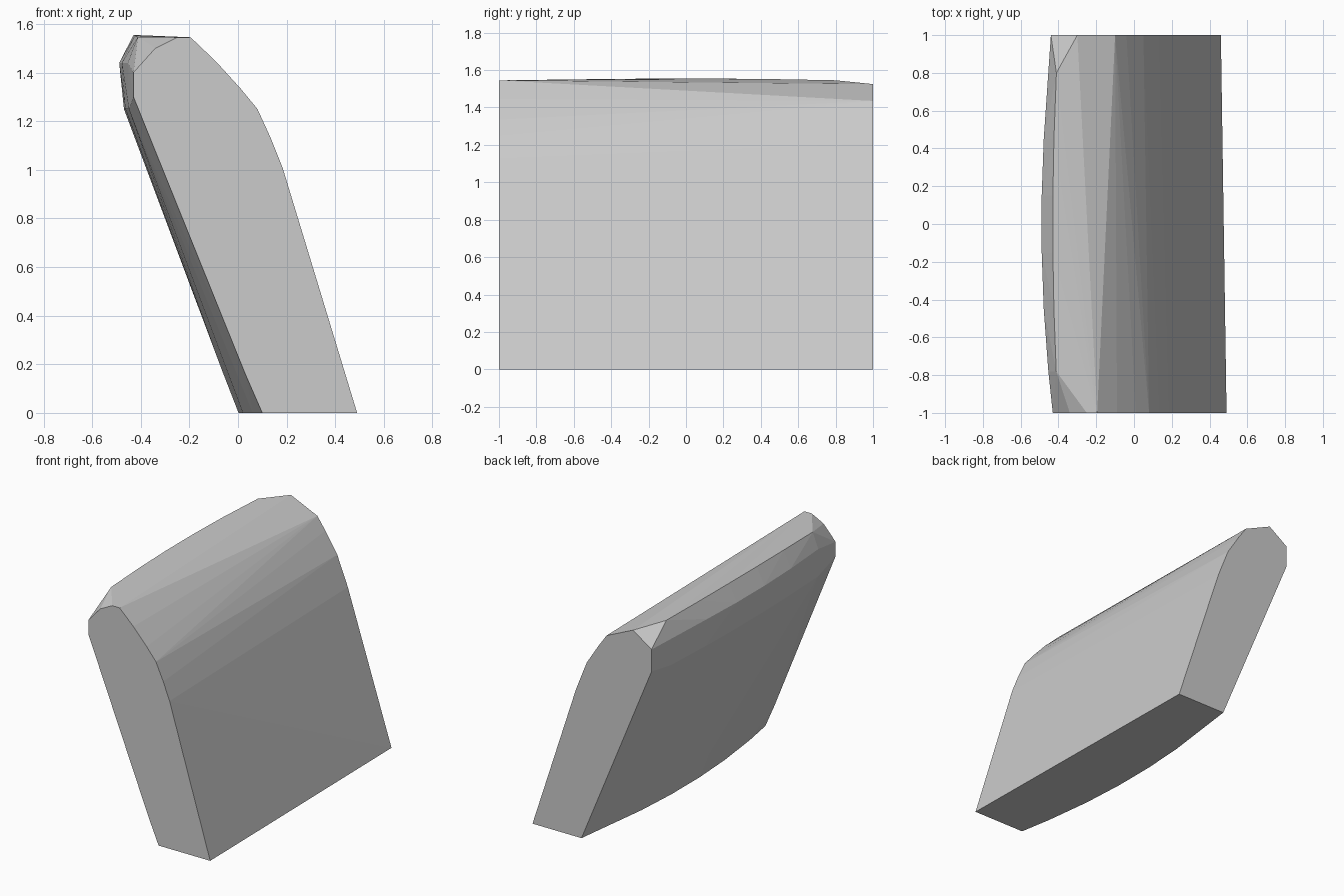
import bpy, bmesh

if "Cube" in bpy.data.objects:
    bpy.data.objects.remove(bpy.data.objects["Cube"])

# End profiles (x, z): rear edge, rounded top, sloping front edge
front_end = [(0.10, 0), (0.03, 0.16), (-0.43, 1.30), (-0.43, 1.40), (-0.34, 1.50),
             (-0.25, 1.545), (-0.195, 1.545), (-0.09, 1.445), (0.01, 1.335),
             (0.08, 1.25), (0.135, 1.13), (0.183, 1.01), (0.49, 0)]
back_end = [(0.09, 0), (0.025, 0.16), (-0.44, 1.28), (-0.44, 1.43), (-0.30, 1.525),
            (-0.10, 1.435), (-0.04, 1.35), (0.05, 1.21), (0.13, 1.01), (0.46, 0)]

# Bowed rear side at mid width, and how far it bulges past the ends
bow = [(0.0, 0, 0.10), (-0.07, 0.18, 0.10), (-0.47, 1.25, 0.035), (-0.49, 1.44, 0.06)]

bm = bmesh.new()
for y, profile in ((-1, front_end), (1, back_end)):
    for x, z in profile:
        bm.verts.new((x, y, z))
for y in (-0.78, -0.45, -0.15, 0.15, 0.45, 0.8):
    for x, z, depth in bow:
        bm.verts.new((x + depth * y * y, y, z))
    # Crest along the top
    bm.verts.new((-0.43 + 0.03 * y * y, y, 1.555 - 0.015 * y * y))

# Wrap the sections into one faceted solid
hull = bmesh.ops.convex_hull(bm, input=bm.verts[:])
loose = {v for v in hull["geom_interior"] + hull["geom_unused"]
         if isinstance(v, bmesh.types.BMVert) and not v.link_faces}
bmesh.ops.delete(bm, geom=list(loose), context='VERTS')
bmesh.ops.dissolve_limit(bm, angle_limit=0.005, verts=bm.verts[:], edges=bm.edges[:])
bmesh.ops.recalc_face_normals(bm, faces=bm.faces[:])

mesh = bpy.data.meshes.new("backrest_cushion")
bm.to_mesh(mesh)
bm.free()
bpy.context.collection.objects.link(bpy.data.objects.new("backrest_cushion", mesh))
